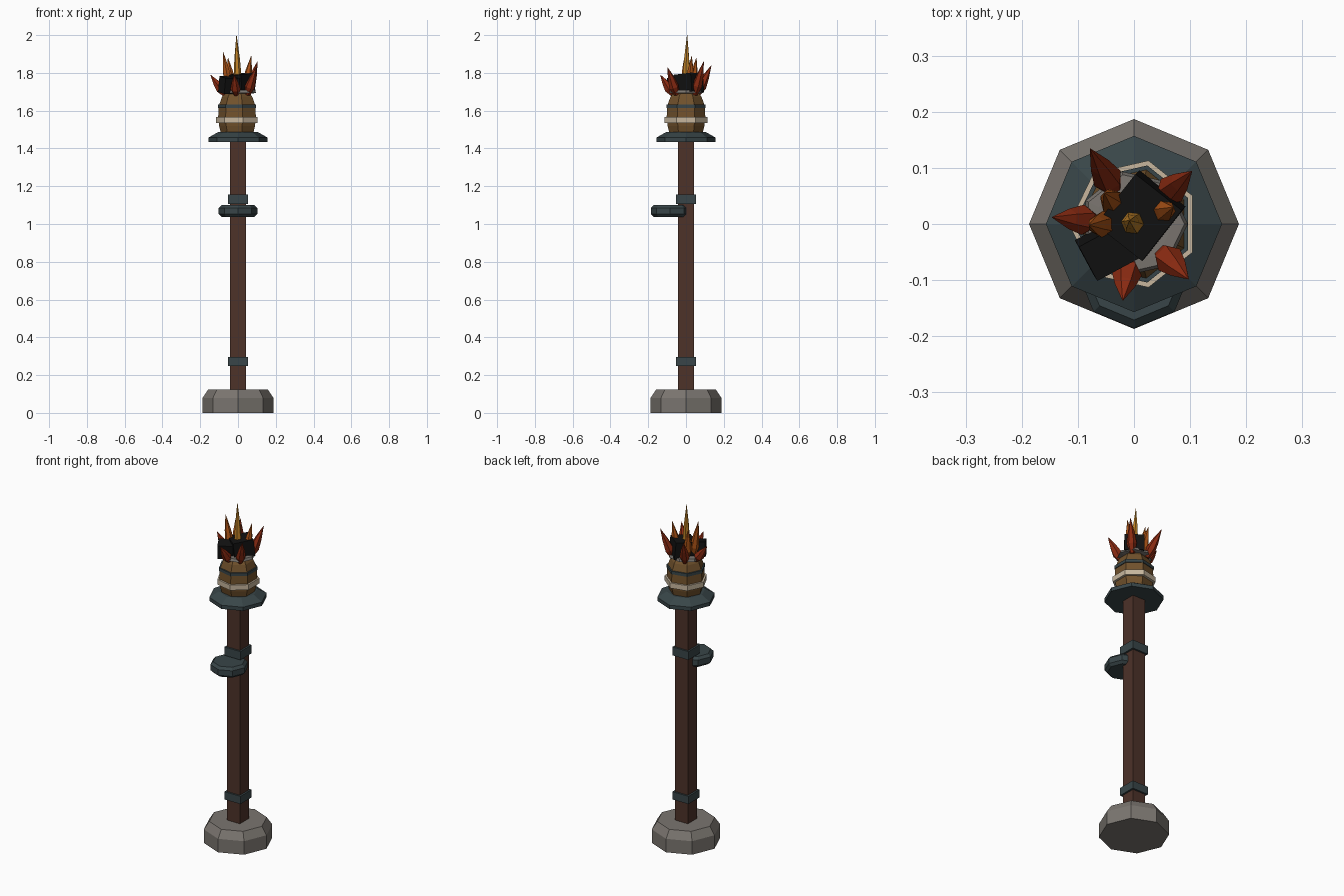
import bpy, math
from mathutils import Vector, Matrix

if "Cube" in bpy.data.objects:
    bpy.data.objects.remove(bpy.data.objects["Cube"])


def material(name, r, g, b):
    m = bpy.data.materials.new(name)
    m.diffuse_color = (r, g, b, 1)
    m.use_nodes = True
    m.node_tree.nodes["Principled BSDF"].inputs["Base Color"].default_value = m.diffuse_color
    return m


STONE = material("grey stone", 0.195, 0.178, 0.16)
IRON = material("dark iron", 0.04, 0.06, 0.065)
WOOD = material("dark wood", 0.074, 0.032, 0.022)
BARREL = material("tan wood", 0.165, 0.083, 0.025)
ROPE = material("cream rope", 0.57, 0.47, 0.34)
COAL = material("charcoal", 0.006, 0.006, 0.006)
RED = material("red flame", 0.26, 0.024, 0.006)
ORANGE = material("orange flame", 0.40, 0.085, 0.008)
AMBER = material("amber flame", 0.52, 0.22, 0.02)


def make(name, verts, faces, mat, matrix=None):
    me = bpy.data.meshes.new(name)
    me.from_pydata(verts, [], faces)
    me.materials.append(mat)
    ob = bpy.data.objects.new(name, me)
    bpy.context.collection.objects.link(ob)
    if matrix:
        ob.matrix_world = matrix
    return ob


def lathe(name, profile, sides, mat, start=0.0, matrix=None, closed=False):
    """Spin (radius, z) points; closed=True makes a hollow ring."""
    verts, faces = [], []
    for r, z in profile:
        for i in range(sides):
            a = start + math.tau * i / sides
            verts.append((r * math.cos(a), r * math.sin(a), z))
    n = len(profile)
    for k in range(n if closed else n - 1):
        for i in range(sides):
            j, m = (i + 1) % sides, (k + 1) % n
            faces.append((k * sides + i, k * sides + j, m * sides + j, m * sides + i))
    if not closed:
        faces.append(tuple(reversed(range(sides))))
        faces.append(tuple(range((n - 1) * sides, n * sides)))
    return make(name, verts, faces, mat, matrix)


def box(name, centre, size, mat, rot=(0, 0, 0)):
    sx, sy, sz = (s / 2 for s in size)
    v = [(x, y, z) for z in (-sz, sz) for x, y in ((-sx, -sy), (sx, -sy), (sx, sy), (-sx, sy))]
    f = [(3, 2, 1, 0), (4, 5, 6, 7)] + [(i, (i + 1) % 4, (i + 1) % 4 + 4, i + 4) for i in range(4)]
    m = Matrix.Translation(centre)
    for ang, ax in zip(rot, "XYZ"):
        m = m @ Matrix.Rotation(math.radians(ang), 4, ax)
    return make(name, v, f, mat, m)


def ring(name, r_in, r_out, z0, z1, mat):
    return lathe(name, [(r_in, z0), (r_out, z0), (r_out, z1), (r_in, z1)], 7, mat,
                 start=math.pi, closed=True)


def flame(name, base, tip, radius, mat):
    base, tip = Vector(base), Vector(tip)
    d = tip - base
    m = Matrix.Translation(base) @ d.to_track_quat('Z', 'Y').to_matrix().to_4x4()
    h = d.length
    prof = [(radius * 0.5, 0), (radius, h * 0.28), (radius * 0.68, h * 0.6), (0.0008, h)]
    return lathe(name, prof, 6, mat, matrix=m)


# Foot, post and straps
lathe("stone_base", [(0.187, 0), (0.187, 0.08), (0.157, 0.125)], 8, STONE)
box("post", (0, 0, 0.775), (0.084, 0.084, 1.33), WOOD)
box("lower_strap", (0, 0, 0.272), (0.105, 0.105, 0.046), IRON)
box("upper_strap", (0, 0, 1.13), (0.105, 0.105, 0.05), IRON)

# Small bracket shelf on the front
lathe("bracket_shelf", [(0.087, 1.038), (0.102, 1.052), (0.102, 1.085), (0.087, 1.1)], 8, IRON,
      matrix=Matrix.Translation((0, -0.084, 0)))

# Plate and barrel-shaped brazier
lathe("top_plate", [(0.157, 1.435), (0.157, 1.457), (0.105, 1.487)], 8, IRON)
lathe("brazier_barrel", [(0.09, 1.48), (0.1, 1.52), (0.105, 1.565), (0.102, 1.625),
                         (0.085, 1.672), (0.063, 1.7)], 7, BARREL, start=math.pi)
ring("rope_band", 0.1, 0.116, 1.535, 1.566, ROPE)
ring("iron_hoop", 0.09, 0.107, 1.615, 1.633, IRON)
lathe("brazier_rim", [(0.07, 1.69), (0.096, 1.694), (0.09, 1.709), (0.07, 1.71)], 7, STONE)

# Coals
box("coal_large", (0.012, 0.015, 1.745), (0.105, 0.115, 0.1), COAL, (4, -4, -38))
box("coal_small", (-0.048, -0.045, 1.735), (0.07, 0.085, 0.085), COAL, (8, 5, -62))

# Outer red flames: tip x, y, z
outer = [(-0.146, 0.012, 1.79), (-0.078, 0.134, 1.84), (0.103, 0.094, 1.86),
         (0.097, -0.098, 1.83), (-0.02, -0.136, 1.79)]
for i, (x, y, z) in enumerate(outer):
    k = 0.07 / math.hypot(x, y)
    flame(f"outer_flame_{i + 1}", (x * k, y * k, 1.685), (x, y, z), 0.027, RED)

# Middle orange flames
for i, (x, y, z) in enumerate([(-0.08, -0.002, 1.915), (-0.053, 0.055, 1.88), (0.07, 0.03, 1.89)]):
    flame(f"middle_flame_{i + 1}", (x * 0.55, y * 0.55, 1.7), (x, y, z), 0.025, ORANGE)

# Central amber flame
flame("centre_flame", (0, 0, 1.7), (-0.008, 0.006, 2.0), 0.021, AMBER)
